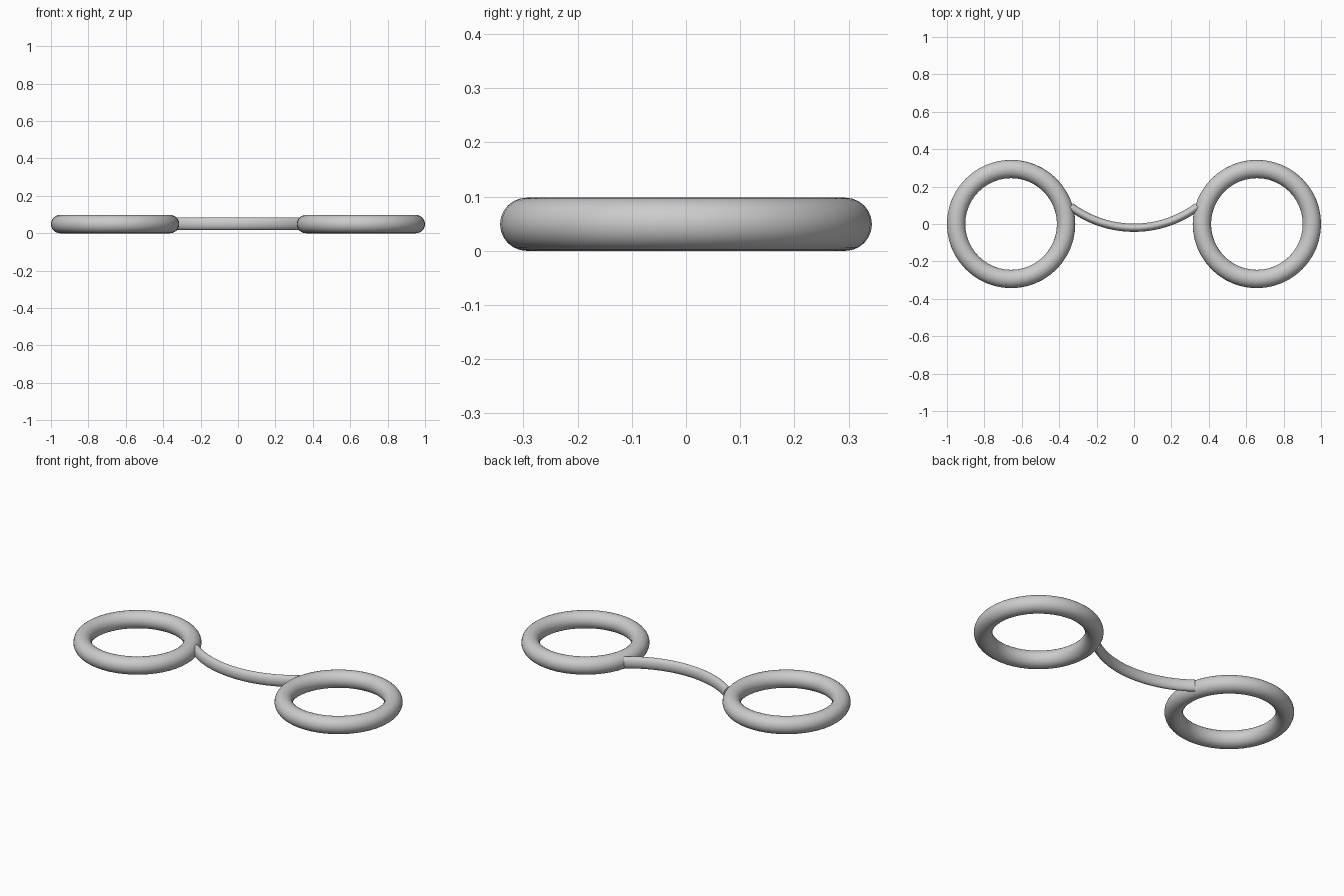
import bpy, bmesh
from math import sin, cos, pi, asin

if "Cube" in bpy.data.objects:
    bpy.data.objects.remove(bpy.data.objects["Cube"])

RING_X, MAJOR, MINOR = 0.657, 0.294, 0.049


def finish(obj):
    bpy.ops.object.select_all(action='DESELECT')
    obj.select_set(True)
    bpy.context.view_layer.objects.active = obj
    bpy.ops.object.shade_smooth_by_angle(angle=0.7)


# Two round rims lying flat, one each side
for side, name in ((-1, "left_rim"), (1, "right_rim")):
    bpy.ops.mesh.primitive_torus_add(
        major_radius=MAJOR, minor_radius=MINOR, major_segments=48,
        minor_segments=24, location=(side * RING_X, 0, MINOR))
    rim = bpy.context.object
    rim.name = name
    finish(rim)

# Curved bridge: oval section swept along a circular arc, capped inside the rims
R, HALF_X, LOW_Y = 0.565, 0.34, -0.02
HALF_W, HALF_H = 0.022, 0.034
STEPS, SIDES = 32, 24
bm = bmesh.new()
end = asin(HALF_X / R)
loops = []
for i in range(STEPS + 1):
    a = -end + 2 * end * i / STEPS
    loop = []
    for j in range(SIDES):
        t = 2 * pi * j / SIDES
        r = R + HALF_W * cos(t)
        loop.append(bm.verts.new((r * sin(a), LOW_Y + R - r * cos(a),
                                  MINOR + 0.002 + HALF_H * sin(t))))
    loops.append(loop)
for p, q in zip(loops, loops[1:]):
    for j in range(SIDES):
        k = (j + 1) % SIDES
        bm.faces.new((p[j], p[k], q[k], q[j]))
bm.faces.new(loops[0])
bm.faces.new(loops[-1])
bmesh.ops.recalc_face_normals(bm, faces=bm.faces)
mesh = bpy.data.meshes.new("bridge")
bm.to_mesh(mesh)
bm.free()
bridge = bpy.data.objects.new("bridge", mesh)
bpy.context.collection.objects.link(bridge)
finish(bridge)
